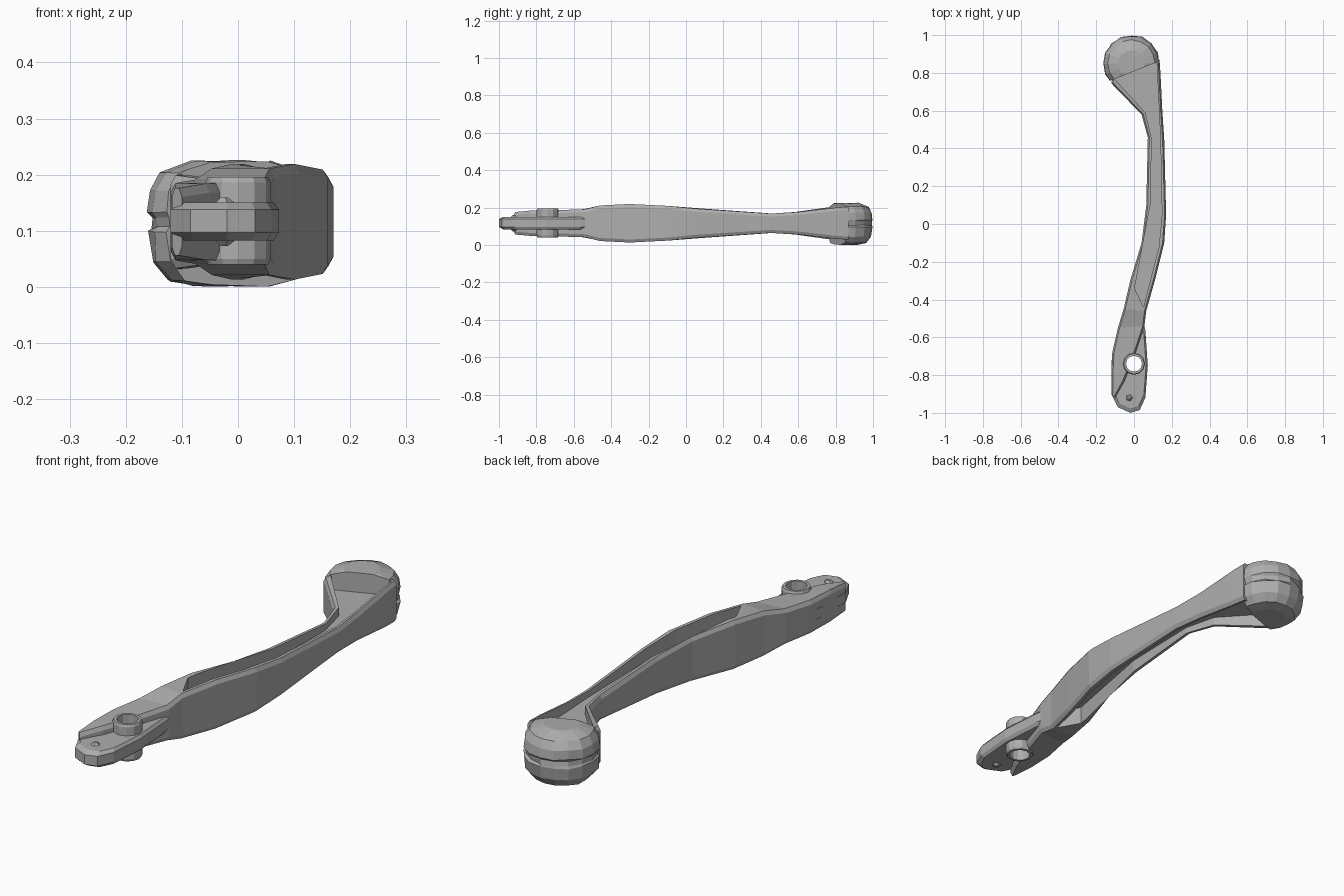
import bpy, bmesh, math, random
from mathutils import Vector

cube = bpy.data.objects.get("Cube")
if cube:
    bpy.data.objects.remove(cube, do_unlink=True)
random.seed(4)
MID = 0.116

metal = bpy.data.materials.new("grey metal")
metal.use_nodes = True
GREY = (0.42, 0.42, 0.42, 1)
metal.diffuse_color = GREY
metal.node_tree.nodes["Principled BSDF"].inputs["Base Color"].default_value = GREY


def loft(name, rings):
    """Skin a closed solid over rings with equal point counts."""
    bm = bmesh.new()
    loops = [[bm.verts.new(p) for p in ring] for ring in rings]
    for a, b in zip(loops, loops[1:]):
        for i in range(len(a)):
            j = (i + 1) % len(a)
            bm.faces.new((a[i], a[j], b[j], b[i]))
    bm.faces.new(loops[0])
    bm.faces.new(loops[-1])
    bmesh.ops.recalc_face_normals(bm, faces=bm.faces)
    mesh = bpy.data.meshes.new(name)
    bm.to_mesh(mesh)
    bm.free()
    mesh.materials.append(metal)
    ob = bpy.data.objects.new(name, mesh)
    bpy.context.collection.objects.link(ob)
    return ob


def prism(name, outline, levels):
    """Stack an outline at (z, scale) levels, scaled about its centre."""
    c = sum((Vector(p) for p in outline), Vector((0, 0))) / len(outline)
    return loft(name, [[(*(c + (Vector(p) - c) * s), z) for p in outline] for z, s in levels])


def circle(x, y, r, n):
    return [(x + r * math.cos(math.tau * i / n), y + r * math.sin(math.tau * i / n)) for i in range(n)]


def cut(ob, cutter):
    mod = ob.modifiers.new("cut", "BOOLEAN")
    mod.operation, mod.solver, mod.object = "DIFFERENCE", "EXACT", cutter
    bpy.context.view_layer.objects.active = ob
    bpy.ops.object.modifier_apply(modifier=mod.name)


# Lever arm: left edge, right edge and half height at each station
stations = [
    ((-0.118, -0.90), (-0.10, -0.92), 0.060),
    ((-0.120, -0.80), (-0.05, -0.83), 0.068),
    ((-0.115, -0.68), (0.005, -0.69), 0.070),
    ((-0.085, -0.55), (0.055, -0.54), 0.075),
    ((-0.055, -0.45), (0.065, -0.46), 0.095),
    ((-0.020, -0.30), (0.11, -0.30), 0.103),
    ((0.040, -0.10), (0.16, -0.10), 0.093),
    ((0.065, 0.10), (0.17, 0.05), 0.078),
    ((0.073, 0.46), (0.16, 0.45), 0.052),
    ((0.040, 0.58), (0.15, 0.60), 0.060),
    ((-0.120, 0.745), (0.14, 0.80), 0.083),
    ((-0.100, 0.85), (0.135, 0.87), 0.088),
]


def section(left, right, h):
    l, r = Vector(left), Vector(right)
    inset = (r - l).normalized() * min(0.009, (r - l).length * 0.3)
    half = [(l, h - 0.016), (l + inset, h), (r - inset, h), (r, h - 0.016)]
    pts = [(*p, MID + z) for p, z in half]
    return pts + [(*p, MID - z) for p, z in reversed(half)]


arm = loft("lever_arm", [section(*s) for s in stations])

# Long pocket in the top and the underside, leaving a thin web
pocket = [(0.003, -0.34), (0.05, -0.44), (0.132, -0.12), (0.148, 0.05), (0.14, 0.45),
          (0.12, 0.86), (-0.095, 0.80), (-0.10, 0.765), (0.06, 0.59), (0.094, 0.45), (0.086, 0.1)]
cutters = [prism("pocket_cutter", pocket, [(MID + s * 0.025, 1), (MID + s * 0.2, 1)]) for s in (1, -1)]
for c in cutters:
    cut(arm, c)

# Pivot tab at the front end
outline = [(-0.10, -0.62), (-0.118, -0.72), (-0.12, -0.90), (-0.085, -0.97), (-0.02, -1.0), (0.03, -0.985),
           (0.06, -0.92), (0.073, -0.75), (0.06, -0.56), (0.04, -0.48), (-0.04, -0.50)]
tab = prism("pivot_tab", outline, [(0.083, 0.9), (0.097, 1), (0.138, 1), (0.15, 0.9)])

# Sleeve around the pivot hole
sleeve = prism("pivot_sleeve", circle(0, -0.74, 0.058, 12),
               [(0.04, 0.93), (0.05, 1), (0.186, 1), (0.196, 0.93)])
hole = prism("hole_cutter", circle(0, -0.74, 0.042, 12), [(-0.1, 1), (0.4, 1)])
for ob in (arm, tab, sleeve):
    cut(ob, hole)

# Small raised points on both faces of the tab
for label, s in (("upper", 1), ("lower", -1)):
    prism(label + "_tab_point", circle(-0.025, -0.92, 0.03, 5),
          [(MID + s * 0.025, 1), (MID + s * 0.043, 0.25)])

for c in cutters + [hole]:
    bpy.data.objects.remove(c, do_unlink=True)

# Faceted, grooved knob, cut flat towards the arm
profile = [(0.003, 0.07), (0.012, 0.115), (0.045, 0.142), (0.098, 0.15), (0.106, 0.142),
           (0.126, 0.142), (0.134, 0.15), (0.172, 0.146), (0.205, 0.125), (0.224, 0.07)]
rings = []
for z, r in profile:
    ring = []
    for x, y in circle(0, 0, r, 16):
        k = random.uniform(0.97, 1.02)
        ring.append((-0.013 + x * k, 0.85 + y * k, z + random.uniform(-0.003, 0.002)))
    rings.append(ring)
knob = loft("knob", rings)
bm = bmesh.new()
bm.from_mesh(knob.data)
plane = Vector((-0.095, 0.24, 0)).normalized()
res = bmesh.ops.bisect_plane(bm, geom=bm.verts[:] + bm.edges[:] + bm.faces[:],
                             plane_co=(-0.11, 0.765, 0), plane_no=plane, clear_inner=True)
bmesh.ops.holes_fill(bm, edges=[e for e in bm.edges if e.is_boundary])
bmesh.ops.recalc_face_normals(bm, faces=bm.faces)
bm.to_mesh(knob.data)
bm.free()
